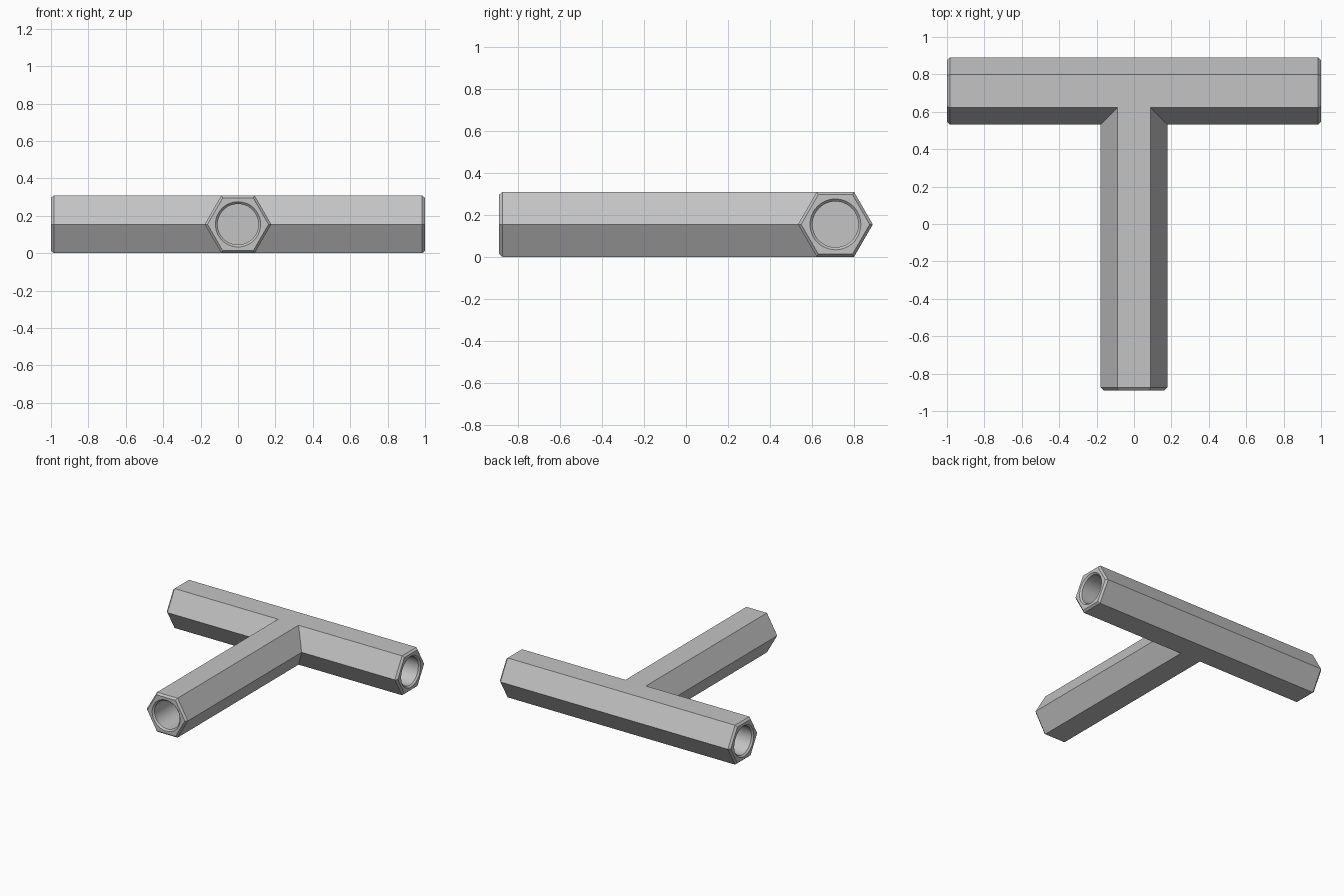
import bpy
import bmesh
from math import cos, sin, pi, sqrt, radians
from mathutils import Vector

R = 0.178                    # hexagon corner radius
H = R * sqrt(3) / 2          # axis height, so a flat rests on the ground
CHAMFER = 0.015
BORE, MOUTH, DEPTH = 0.109, 0.121, 0.5
HUB = Vector((0, 1 - 0.111 - R, H))
STEM_LENGTH = HUB.y + 0.889

old = bpy.data.objects.get("Cube")
if old:
    bpy.data.objects.remove(old)

grey = bpy.data.materials.new("plain grey")
grey.use_nodes = True
colour = (0.55, 0.55, 0.55, 1)
grey.diffuse_color = colour
grey.node_tree.nodes["Principled BSDF"].inputs["Base Color"].default_value = colour


def lofted(name, sides, direction, rings):
    """Closed solid through rings of (radius, distance from hub) along a level direction."""
    bm = bmesh.new()
    axis = Vector(direction)
    side = axis.cross(Vector((0, 0, 1)))
    up = Vector((0, 0, 1))
    loops = []
    for radius, dist in rings:
        angles = [2 * pi * i / sides for i in range(sides)]
        loops.append([bm.verts.new(HUB + axis * dist + radius * (side * cos(a) + up * sin(a)))
                      for a in angles])
    for a, b in zip(loops, loops[1:]):
        for i in range(sides):
            j = (i + 1) % sides
            bm.faces.new((a[i], a[j], b[j], b[i]))
    bm.faces.new(loops[0])
    bm.faces.new(loops[-1])
    bmesh.ops.recalc_face_normals(bm, faces=bm.faces)
    mesh = bpy.data.meshes.new(name)
    bm.to_mesh(mesh)
    bm.free()
    mesh.materials.append(grey)
    obj = bpy.data.objects.new(name, mesh)
    bpy.context.collection.objects.link(obj)
    return obj


def combine(target, tool, operation):
    mod = target.modifiers.new(operation.lower(), 'BOOLEAN')
    mod.operation, mod.solver, mod.object = operation, 'EXACT', tool
    bpy.context.view_layer.objects.active = target
    bpy.ops.object.modifier_apply(modifier=mod.name)
    bpy.data.objects.remove(tool)


# Hexagonal cross bar with chamfered ends, joined to the stem
tip = R - CHAMFER
connector = lofted("tee_connector", 6, (1, 0, 0),
                   [(tip, -1), (R, CHAMFER - 1), (R, 1 - CHAMFER), (tip, 1)])
stem = lofted("stem", 6, (0, -1, 0),
              [(R, 0), (R, STEM_LENGTH - CHAMFER), (tip, STEM_LENGTH)])
combine(connector, stem, 'UNION')

# Blind round sockets with a countersunk mouth in all three ends
for direction, end in (((1, 0, 0), 1), ((-1, 0, 0), 1), ((0, -1, 0), STEM_LENGTH)):
    lip = MOUTH - BORE
    socket = lofted("socket_cutter", 48, direction,
                    [(BORE, end - DEPTH), (BORE, end - lip),
                     (MOUTH, end), (MOUTH, end + 0.1)])
    socket.hide_render = True
    combine(connector, socket, 'DIFFERENCE')

# Merge the flush faces at the junction
bm = bmesh.new()
bm.from_mesh(connector.data)
bmesh.ops.remove_doubles(bm, verts=bm.verts, dist=0.0001)
bmesh.ops.dissolve_limit(bm, angle_limit=radians(1), verts=bm.verts, edges=bm.edges)
bm.to_mesh(connector.data)
bm.free()

# Smooth the sockets, keep the hexagon edges crisp
bpy.ops.object.select_all(action='DESELECT')
connector.select_set(True)
bpy.context.view_layer.objects.active = connector
bpy.ops.object.shade_smooth_by_angle(angle=radians(30))
